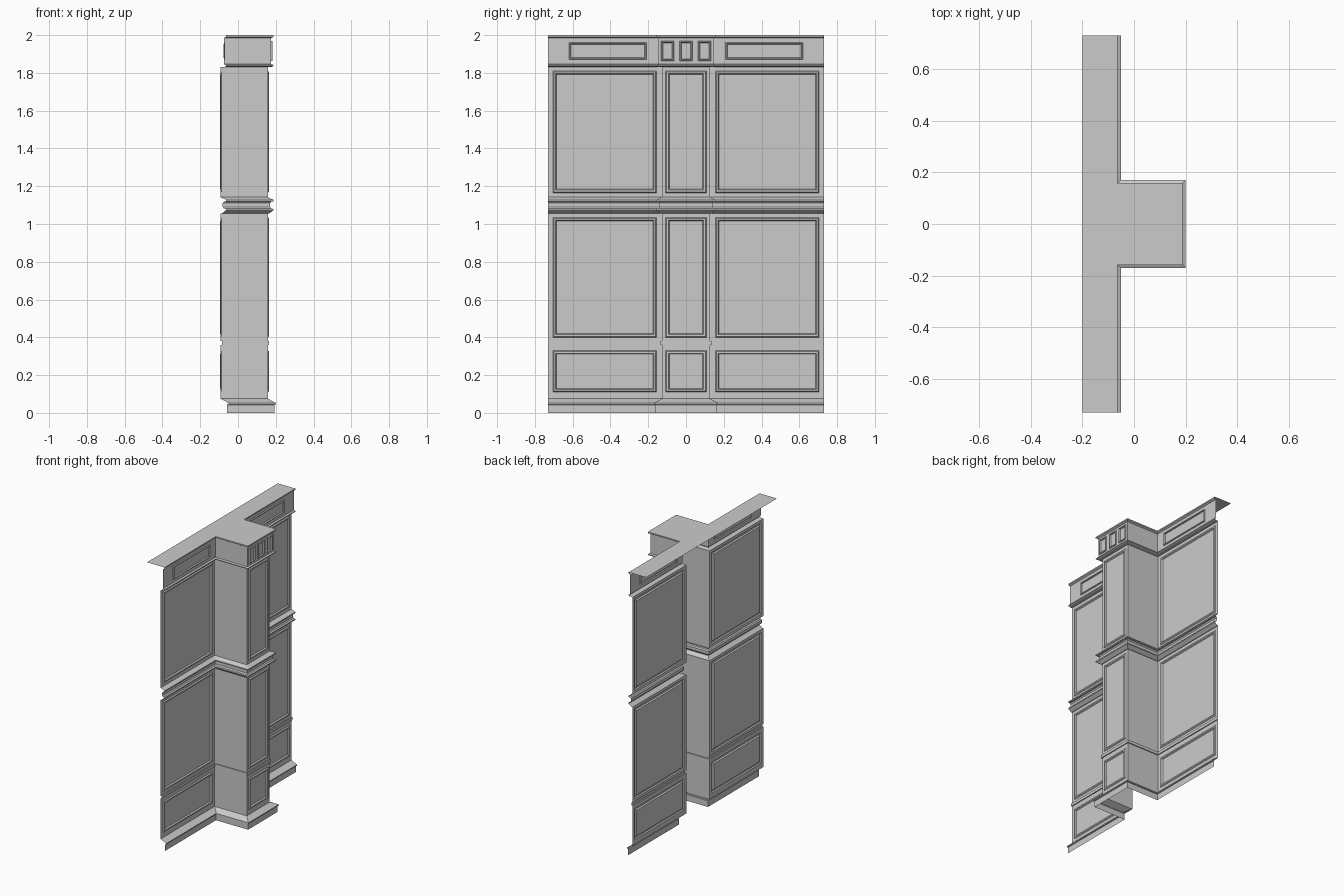
import bpy, bmesh

if "Cube" in bpy.data.objects:
    bpy.data.objects.remove(bpy.data.objects["Cube"])

WALL_X, PIER_X, PIER_W, END_Y = -0.093, 0.158, 0.128, 0.73


def plan(d):
    """Plan outline of the wall and projecting pier, pushed outward by d."""
    w = PIER_W + d
    half = [(WALL_X + d, -END_Y), (WALL_X + d, -w), (PIER_X + d, -w)]
    return half + [(x, -y) for x, y in reversed(half)]


def place(face, x, y0, y1, z0, z1):
    """Move a quad facing +x to the given rectangle."""
    c = face.calc_center_median()
    for v in face.verts:
        v.co = (x, y1 if v.co.y > c.y else y0, z1 if v.co.z > c.z else z0)


def panel(bm, face, y0, y1, z0, z1, width=0.026):
    """Turn a face into a framed panel: raised moulding, flat field inside."""
    x = face.verts[0].co.x
    steps = [(0, 0), (0.2, 0.007), (0.55, 0.007), (0.75, -0.002), (1, -0.002)]
    for t, dx in steps:
        i = t * width
        bmesh.ops.inset_individual(bm, faces=[face], thickness=0.001, use_even_offset=True)
        place(face, x + dx, y0 + i, y1 - i, z0 + i, z1 - i)


def finish(name, bm):
    me = bpy.data.meshes.new(name)
    bm.to_mesh(me)
    bm.free()
    ob = bpy.data.objects.new(name, me)
    bpy.context.collection.objects.link(ob)
    return ob


def sweep(profile):
    """Sweep (offset, height) points round the plan; returns bmesh and face rows."""
    bm = bmesh.new()
    rings = [[bm.verts.new((x, y, z)) for x, y in plan(d)] for d, z in profile]
    rows = [[bm.faces.new((a[i], a[i + 1], b[i + 1], b[i])) for i in range(5)]
            for a, b in zip(rings, rings[1:])]
    return bm, rows


# mouldings that run right round the pier
mouldings = {
    "plinth": [(0.035, 0), (0.035, 0.043), (0.042, 0.045), (0.042, 0.053), (0, 0.075)],
    "dado_rail": [(0, 0.36), (0.007, 0.36), (0.007, 0.38), (0, 0.38)],
    "middle_moulding": [(0, 1.055), (0.008, 1.056), (0.026, 1.07), (0.03, 1.072), (0.03, 1.08),
                        (0.018, 1.082), (0.012, 1.09), (0.012, 1.11), (0.018, 1.118),
                        (0.03, 1.12), (0.03, 1.128), (0, 1.142)],
    "frieze_lower_moulding": [(0, 1.83), (0.022, 1.832), (0.03, 1.836), (0.03, 1.842),
                              (0.018, 1.846)],
    "cornice": [(0.018, 1.984), (0.025, 1.988), (0.03, 1.991), (0.03, 2.0)],
}
for name, prof in mouldings.items():
    finish(name, sweep(prof)[0])

# panelled bands: bottom, top, panel bottom, panel top
bands = {
    "dado_panels": (0.075, 0.36, 0.11, 0.33),
    "lower_panels": (0.38, 1.055, 0.40, 1.035),
    "upper_panels": (1.142, 1.83, 1.165, 1.81),
}
for name, (z0, z1, p0, p1) in bands.items():
    bm, rows = sweep([(0, z0), (0, z1)])
    left, _, front, _, right = rows[0]
    panel(bm, left, -0.705, -0.155, p0, p1)
    panel(bm, right, 0.155, 0.705, p0, p1)
    panel(bm, front, -0.108, 0.108, p0, p1)
    finish(name, bm)

# frieze with short wall panels and three upright panels on the pier
bm, rows = sweep([(0.018, 1.846), (0.018, 1.984)])
left, _, front, _, right = rows[0]
panel(bm, left, -0.62, -0.21, 1.87, 1.962, 0.014)
panel(bm, right, 0.21, 0.62, 1.87, 1.962, 0.014)
x, w = PIER_X + 0.018, PIER_W + 0.018
bm.faces.remove(front)
for k in range(3):
    y0, y1 = -w + k * w * 2 / 3, -w + (k + 1) * w * 2 / 3
    f = bm.faces.new([bm.verts.new(p) for p in
                      ((x, y0, 1.846), (x, y1, 1.846), (x, y1, 1.984), (x, y0, 1.984))])
    panel(bm, f, y0 + 0.014, y1 - 0.014, 1.862, 1.97, 0.014)
finish("frieze", bm)

# flat top reaching back behind the wall
bm = bmesh.new()
pts = plan(0.03)
strips = [((-0.2, -END_Y), pts[0], pts[1], (-0.2, pts[1][1])),
          ((-0.2, pts[1][1]), pts[1], pts[4], (-0.2, pts[4][1])),
          (pts[1], pts[2], pts[3], pts[4]),
          ((-0.2, pts[4][1]), pts[4], pts[5], (-0.2, END_Y))]
for s in strips:
    bm.faces.new([bm.verts.new((px, py, 2.0)) for px, py in s])
bmesh.ops.remove_doubles(bm, verts=bm.verts, dist=1e-5)
finish("top_cap", bm)
